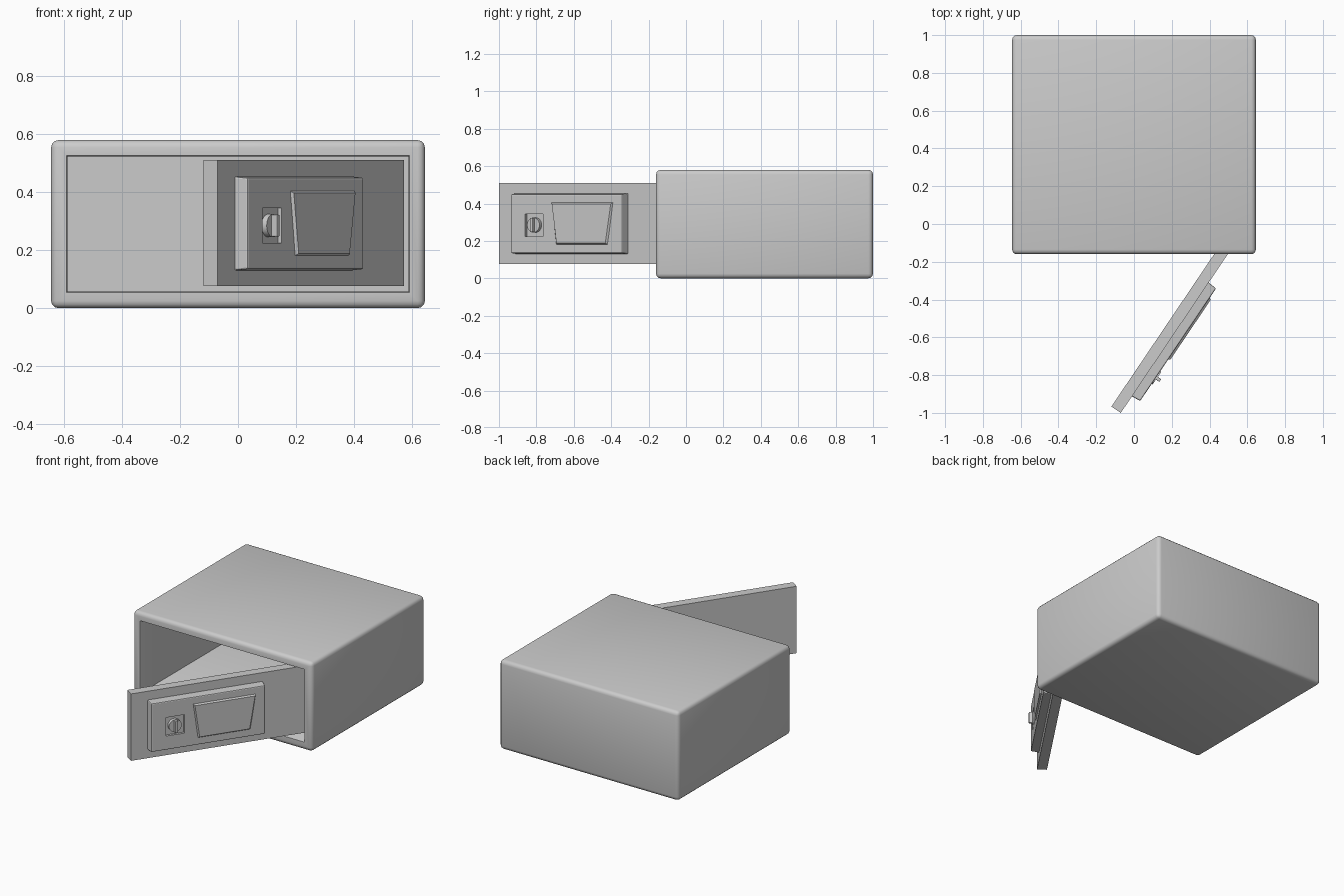
import bpy, bmesh, math
from mathutils import Matrix

if "Cube" in bpy.data.objects:
    bpy.data.objects.remove(bpy.data.objects["Cube"])

# Door frame: local x runs along the open door, local -y points out of its face
DOOR = Matrix.Translation((-0.07, -1.0, 0)) @ Matrix.Rotation(math.radians(56), 4, 'Z')


def make_object(name, bm, matrix=Matrix()):
    bmesh.ops.recalc_face_normals(bm, faces=bm.faces)
    mesh = bpy.data.meshes.new(name)
    bm.to_mesh(mesh)
    bm.free()
    ob = bpy.data.objects.new(name, mesh)
    bpy.context.collection.objects.link(ob)
    ob.matrix_world = matrix
    return ob


def prism(name, outline, back, front, taper=0.0, bevel=0.0):
    """Solid from an (x, z) outline, from depth 'back' out to depth 'front'."""
    bm = bmesh.new()
    face = bm.faces.new([bm.verts.new((x, -back, z)) for x, z in outline])
    cx = sum(p[0] for p in outline) / len(outline)
    cz = sum(p[1] for p in outline) / len(outline)
    top = [bm.verts.new((x - math.copysign(taper, x - cx), -front,
                         z - math.copysign(taper, z - cz))) for x, z in outline]
    bm.faces.new(top)
    n = len(outline)
    base = list(face.verts)
    for i in range(n):
        j = (i + 1) % n
        bm.faces.new((base[i], base[j], top[j], top[i]))
    ob = make_object(name, bm, DOOR)
    if bevel:
        mod = ob.modifiers.new("soft_edges", 'BEVEL')
        mod.width, mod.segments = bevel, 2
    return ob


def rect(x0, x1, z0, z1):
    return [(x0, z0), (x1, z0), (x1, z1), (x0, z1)]


def smooth(ob, angle=30):
    bpy.ops.object.select_all(action='DESELECT')
    bpy.context.view_layer.objects.active = ob
    ob.select_set(True)
    bpy.ops.object.shade_smooth_by_angle(angle=math.radians(angle))


# Safe body: rounded box with a chamfered opening and deep cavity
bm = bmesh.new()
bmesh.ops.create_cube(bm, size=1, matrix=Matrix.Translation((0, 0.42, 0.29))
                      @ Matrix.Diagonal((1.29, 1.16, 0.58, 1)))
bmesh.ops.bevel(bm, geom=bm.edges[:], offset=0.025, segments=3, profile=0.5, affect='EDGES')
bm.normal_update()
front = min(bm.faces, key=lambda f: f.calc_center_median().y)
bmesh.ops.inset_region(bm, faces=[front], thickness=0.04)
bmesh.ops.inset_region(bm, faces=[front], thickness=0.005, depth=-0.008)
cavity = bmesh.ops.extrude_face_region(bm, geom=[front])["geom"]
bmesh.ops.translate(bm, vec=(0, 1.08, 0),
                    verts=[v for v in cavity if isinstance(v, bmesh.types.BMVert)])
if front.is_valid:
    bmesh.ops.delete(bm, geom=[front], context='FACES_ONLY')
smooth(make_object("safe_body", bm))

# Open door
prism("door", rect(0, 1.15, 0.076, 0.511), -0.06, 0)

# Raised control panel with a square lock recess
panel = prism("control_panel", rect(0.105, 0.833, 0.13, 0.455), -0.005, 0.05, 0.005, 0.006)
cutter = prism("lock_recess_cutter", rect(0.203, 0.319, 0.225, 0.345), 0.035, 0.08)
cutter.hide_render = True
cutter.hide_viewport = False
cutter.display_type = 'WIRE'
cut = panel.modifiers.new("lock_recess", 'BOOLEAN')
cut.operation, cut.object, cut.solver = 'DIFFERENCE', cutter, 'EXACT'

# Tapered keypad plate
prism("keypad_plate", [(0.40, 0.178), (0.737, 0.178), (0.772, 0.408), (0.37, 0.408)],
      0.045, 0.06, 0.011)

# Round lock dial with an upright grip
dial = [(0.259 + 0.04 * math.cos(a * math.tau / 24), 0.285 + 0.04 * math.sin(a * math.tau / 24))
        for a in range(24)]
smooth(prism("lock_dial", dial, 0.03, 0.056))
prism("dial_grip", rect(0.25, 0.268, 0.247, 0.323), 0.05, 0.078, 0.0, 0.004)
